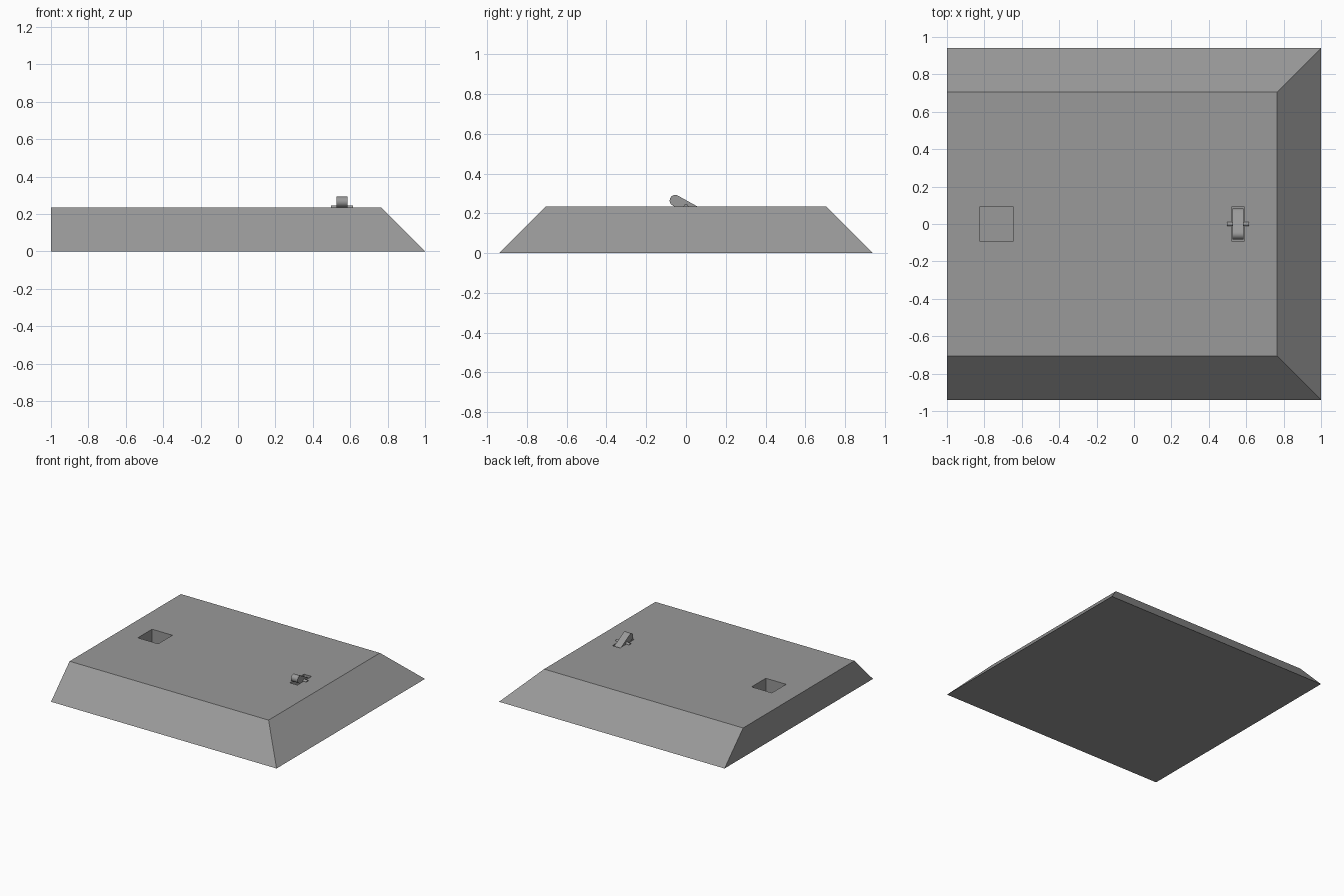
import bpy
import bmesh
import math
from mathutils import Matrix, Vector

if "Cube" in bpy.data.objects:
    bpy.data.objects.remove(bpy.data.objects["Cube"], do_unlink=True)

TOP = 0.235           # height of the top face
HALF_Y = 0.94
SWITCH_X = 0.556

grey = bpy.data.materials.new("plain_grey")
grey.use_nodes = True
colour = (0.32, 0.32, 0.32, 1)
grey.diffuse_color = colour
grey.node_tree.nodes["Principled BSDF"].inputs["Base Color"].default_value = colour


def make_object(name, bm):
    bmesh.ops.recalc_face_normals(bm, faces=bm.faces[:])
    mesh = bpy.data.meshes.new(name)
    bm.to_mesh(mesh)
    bm.free()
    mesh.materials.append(grey)
    obj = bpy.data.objects.new(name, mesh)
    bpy.context.collection.objects.link(obj)
    return obj


def activate(obj):
    bpy.ops.object.select_all(action="DESELECT")
    obj.select_set(True)
    bpy.context.view_layer.objects.active = obj


def extrude_profile(name, points, x0, x1):
    """Extrude a closed (y, z) profile along x."""
    bm = bmesh.new()
    face = bm.faces.new([bm.verts.new((x0, y, z)) for y, z in points])
    result = bmesh.ops.extrude_face_region(bm, geom=[face])
    moved = [v for v in result["geom"] if isinstance(v, bmesh.types.BMVert)]
    bmesh.ops.translate(bm, verts=moved, vec=(x1 - x0, 0, 0))
    return make_object(name, bm)


def cut_recess(target, x, size_x, size_y, depth):
    """Sink a rectangular recess into the top of the target."""
    bm = bmesh.new()
    bmesh.ops.create_cube(bm, size=1)
    bmesh.ops.scale(bm, verts=bm.verts[:], vec=(size_x, size_y, depth * 2))
    bmesh.ops.translate(bm, verts=bm.verts[:], vec=(x, 0, TOP))
    cutter = make_object("recess_cutter", bm)
    cutter.hide_render = True
    mod = target.modifiers.new("recess", "BOOLEAN")
    mod.operation = "DIFFERENCE"
    mod.solver = "EXACT"
    mod.object = cutter
    activate(target)
    bpy.ops.object.modifier_apply(modifier=mod.name)
    bpy.data.objects.remove(cutter, do_unlink=True)


# Base: trapezoid block, with the right-hand end sloped at 45 degrees
base = extrude_profile("base_block", [(-HALF_Y, 0), (HALF_Y, 0),
                                      (HALF_Y - TOP, TOP), (TOP - HALF_Y, TOP)], -1, 1)
for v in base.data.vertices:
    if v.co.x > 0 and v.co.z > TOP / 2:
        v.co.x -= TOP

# Square socket and narrow switch slot
cut_recess(base, -0.735, 0.18, 0.18, 0.15)
cut_recess(base, SWITCH_X, 0.068, 0.18, 0.09)

# Rocker lever: a tilted capsule profile, half sunk in the slot
radius, reach, steps = 0.028, 0.062, 12
tilt = Matrix.Rotation(math.radians(-29), 2)
outline = []
for side in (1, -1):
    for i in range(steps + 1):
        a = math.pi * (i / steps - 0.5)
        p = Vector((reach + radius * math.cos(a), radius * math.sin(a))) * side
        p = tilt @ p
        outline.append((p.x, p.y + TOP))
lever = extrude_profile("switch_lever", outline, SWITCH_X - 0.029, SWITCH_X + 0.029)

# Axle pin through the lever
bm = bmesh.new()
bmesh.ops.create_cone(bm, cap_ends=True, segments=16, radius1=0.012, radius2=0.012,
                      depth=0.12,
                      matrix=Matrix.Translation((SWITCH_X, 0, TOP))
                      @ Matrix.Rotation(math.pi / 2, 4, "Y"))
axle = make_object("switch_axle", bm)

for obj in (lever, axle):
    activate(obj)
    bpy.ops.object.shade_smooth_by_angle(angle=math.radians(35))
